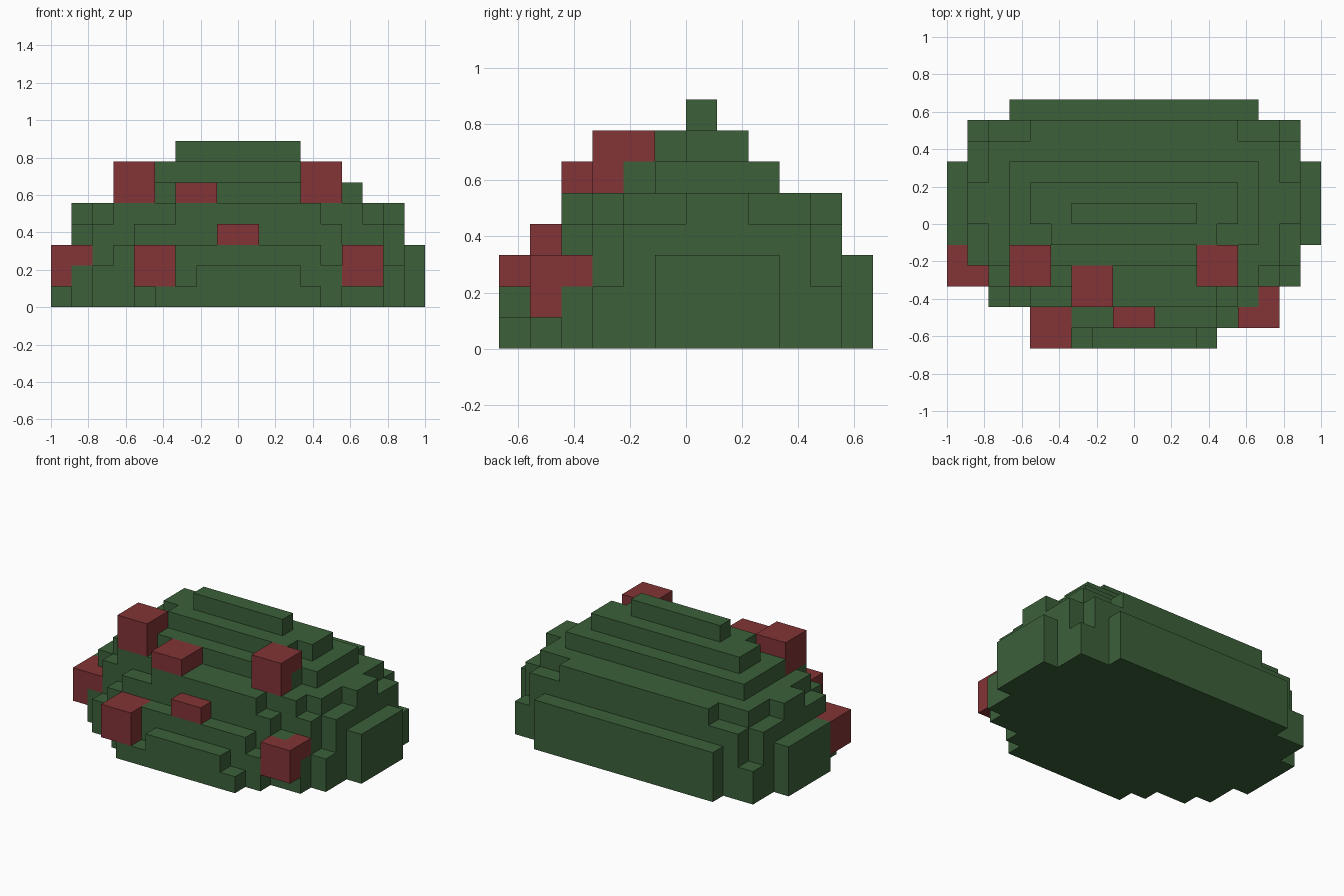
import bpy, bmesh, math
from mathutils import Vector

cube = bpy.data.objects.get("Cube")
if cube:
    bpy.data.objects.remove(cube, do_unlink=True)

U = 1 / 9  # size of one block


def material(name, rgb):
    m = bpy.data.materials.new(name)
    m.use_nodes = True
    m.diffuse_color = (*rgb, 1)
    m.node_tree.nodes["Principled BSDF"].inputs["Base Color"].default_value = (*rgb, 1)
    return m


green = material("leaf_green", (0.045, 0.119, 0.042))
red = material("berry_red", (0.227, 0.034, 0.037))


def box(x0, x1, y0, y1, z0, z1):
    return {(x, y, z) for x in range(x0, x1) for y in range(y0, y1) for z in range(z0, z1)}


AXES = [Vector(a) for a in ((1, 0, 0), (0, 1, 0), (0, 0, 1))]


def build(name, blocks, solid, mat):
    """Skin a set of blocks, leaving out faces buried in solid."""
    bm = bmesh.new()
    for b in blocks:
        centre = Vector(b) + Vector((0.5, 0.5, 0.5))
        for i in range(3):
            for s in (-1, 1):
                n = AXES[i] * s
                if tuple(int(c) for c in Vector(b) + n) in solid:
                    continue
                p, q = AXES[(i + 1) % 3] / 2, AXES[(i + 2) % 3] / 2 * s
                corners = (-p - q, p - q, p + q, q - p)
                bm.faces.new([bm.verts.new((centre + n / 2 + c) * U) for c in corners])
    bmesh.ops.remove_doubles(bm, verts=bm.verts, dist=U / 100)
    bmesh.ops.dissolve_limit(bm, angle_limit=math.radians(1), verts=bm.verts, edges=bm.edges)
    me = bpy.data.meshes.new(name)
    bm.to_mesh(me)
    bm.free()
    me.materials.append(mat)
    bpy.context.collection.objects.link(bpy.data.objects.new(name, me))


# Terraces: x start, x end, y start, y end, height
terraces = [
    (-6, 6, 5, 6, 3), (-9, 9, -1, 3, 3),                      # back and side slabs
    (-4, 4, -6, -5, 1), (-2, 3, -6, -5, 2),                   # front steps
    (-5, 5, -5, -4, 2), (-3, 4, -5, -4, 3),
    (-7, 7, -4, -3, 2), (-6, 6, -4, -3, 3), (-5, 5, -4, -3, 4), (-3, 4, -4, -3, 5),
    (-8, 8, -3, 5, 2), (-7, 7, -3, 5, 4), (-8, 8, -2, 4, 4),  # main body
    (-6, 6, -3, 4, 5), (-7, 7, -2, 4, 5), (-8, 8, 0, 2, 5), (-5, 5, 4, 5, 5),
    (-6, 6, -1, 3, 6), (-5, 5, -2, -1, 6),                    # crown
    (-5, 5, 0, 2, 7), (-4, 4, -1, 0, 7), (-3, 3, 0, 1, 8),
]
foliage = set()
for x0, x1, y0, y1, h in terraces:
    foliage |= box(x0, x1, y0, y1, 0, h)
build("foliage", foliage, foliage, green)

# Berries: low corner of each two-block cube, partly sunk in the foliage
berries = {
    "right_side_berry": (-9, -3, 1), "front_right_berry": (-5, -6, 1),
    "front_left_berry": (5, -5, 1), "front_centre_berry": (-1, -5, 2),
    "middle_berry": (-3, -4, 4), "upper_right_berry": (-6, -3, 5),
    "upper_left_berry": (3, -3, 5),
}
for name, (x, y, z) in berries.items():
    blocks = box(x, x + 2, y, y + 2, z, z + 2) - foliage
    build(name, blocks, blocks | foliage, red)
